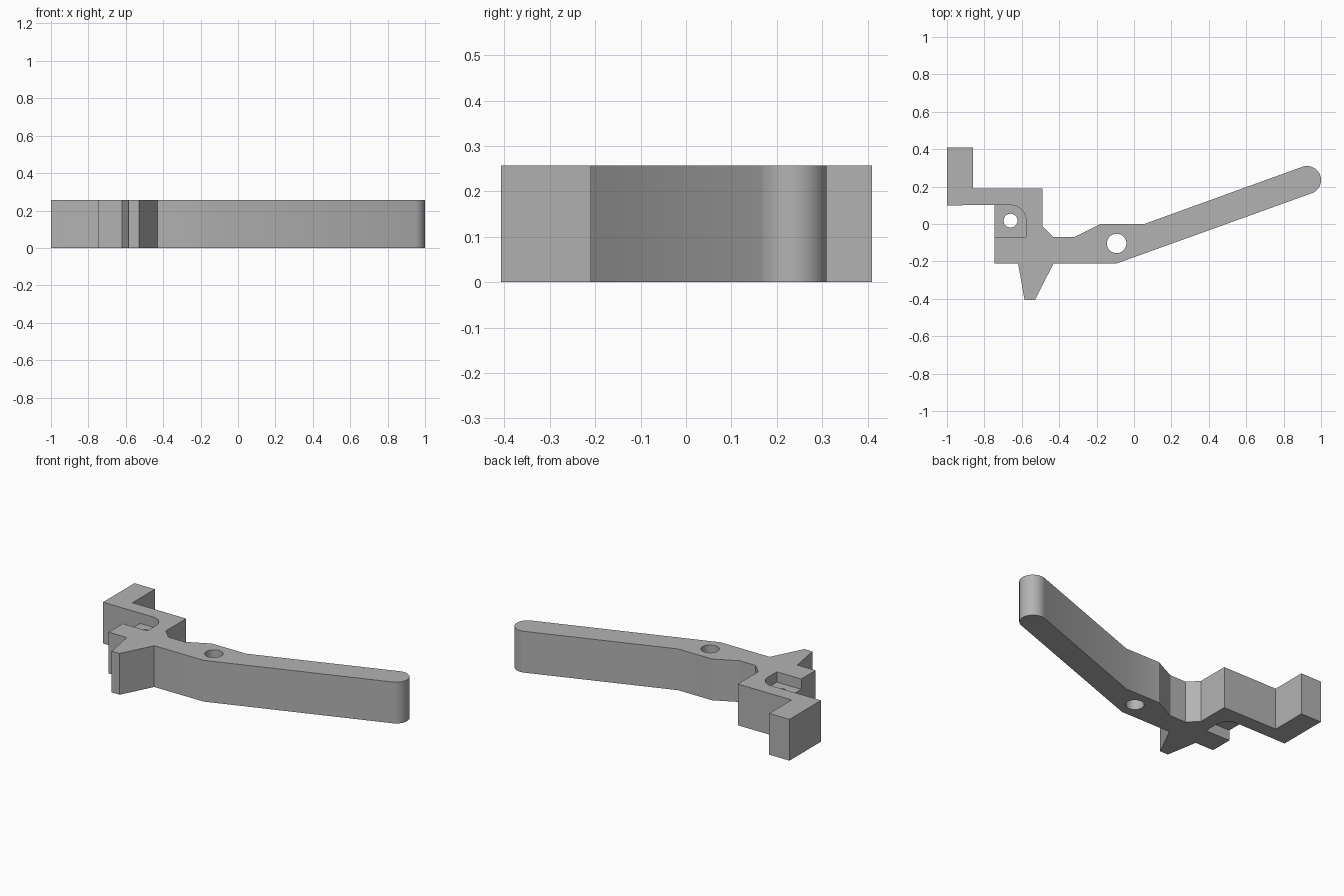
import bpy
import bmesh
from math import cos, sin, radians, tau

cube = bpy.data.objects.get("Cube")
if cube:
    bpy.data.objects.remove(cube)

HEIGHT = 0.257

grey = bpy.data.materials.new("plain grey")
grey.use_nodes = True
colour = (0.45, 0.45, 0.45, 1)
grey.diffuse_color = colour
grey.node_tree.nodes["Principled BSDF"].inputs["Base Color"].default_value = colour


def arc(centre, radius, start, end, steps):
    """Points along an arc, angles in degrees."""
    angles = [radians(start + (end - start) * i / steps) for i in range(steps + 1)]
    return [(centre[0] + radius * cos(a), centre[1] + radius * sin(a)) for a in angles]


def circle(centre, radius, steps=48):
    return arc(centre, radius, 0, 360, steps)[:-1]


def extruded_part(name, loops, bottom, top):
    """Fill the outline, leave the inner loops open, and extrude it upward."""
    curve = bpy.data.curves.new(name + "_profile", "CURVE")
    curve.dimensions = "2D"
    curve.fill_mode = "BOTH"
    curve.extrude = (top - bottom) / 2
    for loop in loops:
        spline = curve.splines.new("POLY")
        spline.points.add(len(loop) - 1)
        for point, (x, y) in zip(spline.points, loop):
            point.co = (x, y, 0, 1)
        spline.use_cyclic_u = True
    profile = bpy.data.objects.new(name + "_profile", curve)
    bpy.context.collection.objects.link(profile)
    graph = bpy.context.evaluated_depsgraph_get()
    mesh = bpy.data.meshes.new_from_object(profile.evaluated_get(graph))
    bpy.data.objects.remove(profile)

    # Weld the caps to the walls and set the height
    bm = bmesh.new()
    bm.from_mesh(mesh)
    bmesh.ops.remove_doubles(bm, verts=bm.verts, dist=0.0001)
    bmesh.ops.translate(bm, verts=bm.verts, vec=(0, 0, (top + bottom) / 2))
    bmesh.ops.recalc_face_normals(bm, faces=bm.faces)
    bm.to_mesh(mesh)
    bm.free()
    mesh.name = name
    mesh.materials.clear()
    mesh.materials.append(grey)

    part = bpy.data.objects.new(name, mesh)
    bpy.context.collection.objects.link(part)
    bpy.ops.object.select_all(action="DESELECT")
    part.select_set(True)
    bpy.context.view_layer.objects.active = part
    bpy.ops.object.shade_smooth_by_angle(angle=radians(20))
    return part


# Lever body: hooked end, pocket, prong and rounded handle
hook = [(-1, 0.1), (-1, 0.41), (-0.86, 0.41), (-0.86, 0.19), (-0.49, 0.19), (-0.49, -0.01)]
upper_edge = [(-0.43, -0.07), (-0.32, -0.07), (-0.18, 0), (0.055, 0)]
handle_end = arc((0.925, 0.235), 0.075, 110, -70, 24)
lower_edge = [(-0.09, -0.21), (-0.43, -0.21)]
prong = [(-0.53, -0.407), (-0.585, -0.407), (-0.62, -0.21)]
pocket = [(-0.745, -0.21), (-0.745, -0.07), (-0.577, -0.07)]
pocket_corner = arc((-0.66, 0.018), 0.083, 0, 90, 12)
outline = hook + upper_edge + handle_end + lower_edge + prong + pocket + pocket_corner
extruded_part("lever_body", [outline, circle((-0.093, -0.104), 0.052)], 0, HEIGHT)

# Recessed web across the pocket, with its pin hole
web = [(-0.745, -0.1), (-0.54, -0.1), (-0.54, 0.14), (-0.745, 0.14)]
extruded_part("pocket_web", [web, circle((-0.66, 0.018), 0.037)], HEIGHT / 4, HEIGHT * 3 / 4)
